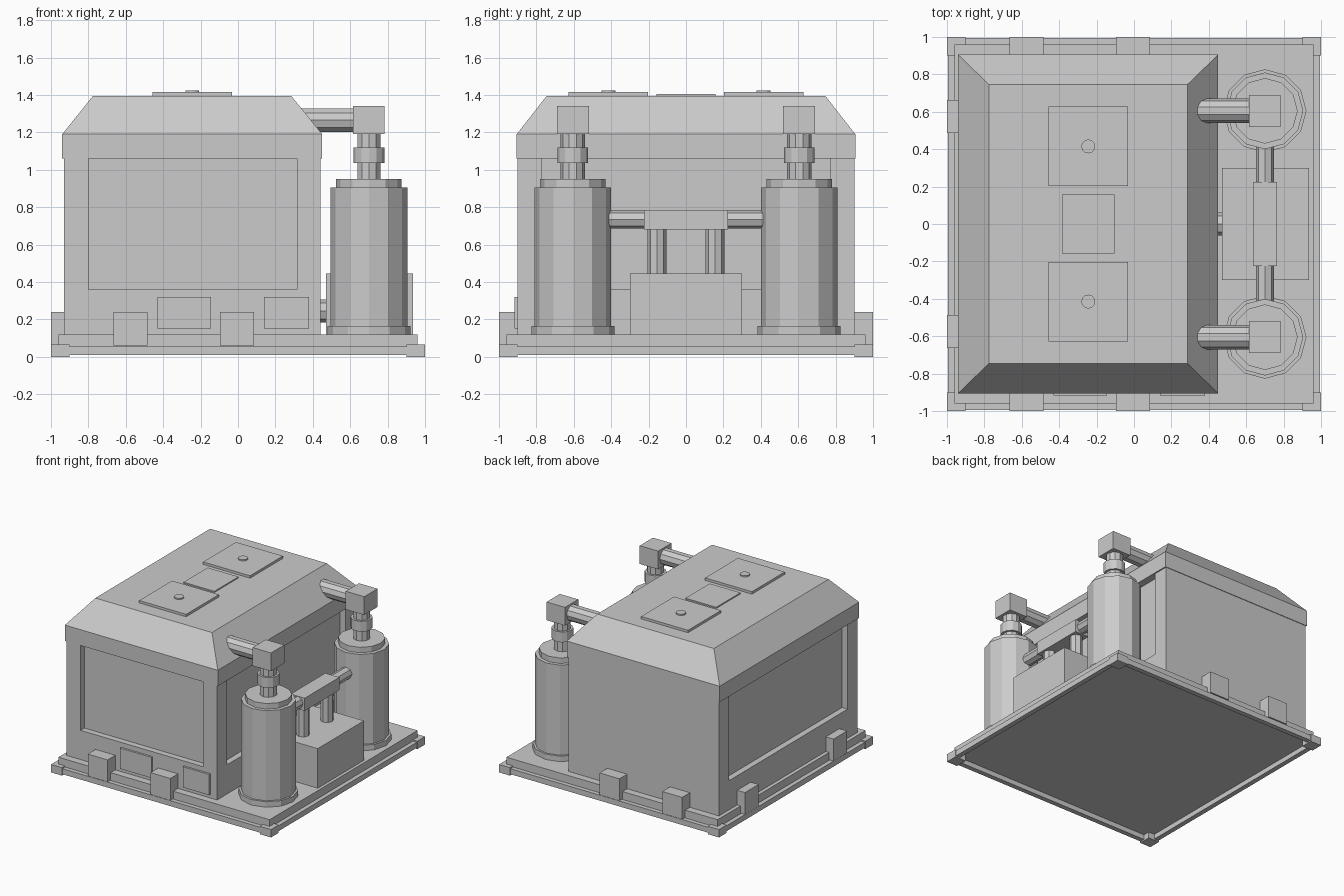
import bpy
import bmesh
from mathutils import Vector

cube = bpy.data.objects.get("Cube")
if cube:
    bpy.data.objects.remove(cube, do_unlink=True)

grey = bpy.data.materials.new("plain grey")
grey.use_nodes = True
COLOUR = (0.6, 0.6, 0.6, 1)
grey.diffuse_color = COLOUR
grey.node_tree.nodes["Principled BSDF"].inputs["Base Color"].default_value = COLOUR


def finish(name, bm):
    bmesh.ops.recalc_face_normals(bm, faces=bm.faces)
    mesh = bpy.data.meshes.new(name)
    bm.to_mesh(mesh)
    bm.free()
    mesh.materials.append(grey)
    obj = bpy.data.objects.new(name, mesh)
    bpy.context.collection.objects.link(obj)
    return obj


def box(name, x, y, z):
    """Box from (low, high) ranges on each axis."""
    bm = bmesh.new()
    bmesh.ops.create_cube(bm, size=1)
    for v in bm.verts:
        for axis, (low, high) in enumerate((x, y, z)):
            v.co[axis] = high if v.co[axis] > 0 else low
    return finish(name, bm)


def tube(name, start, end, radius, sides=8):
    """Closed cylinder between two points."""
    start, end = Vector(start), Vector(end)
    bm = bmesh.new()
    bmesh.ops.create_cone(bm, cap_ends=True, segments=sides, radius1=radius,
                          radius2=radius, depth=(end - start).length)
    obj = finish(name, bm)
    obj.rotation_mode = 'QUATERNION'
    obj.rotation_quaternion = Vector((0, 0, 1)).rotation_difference(end - start)
    obj.location = (start + end) / 2
    return obj


def span(centre, half):
    return (centre - half, centre + half)


def side_range(s, low, high):
    return tuple(sorted((s * low, s * high)))


# Skid base: slab, edge rails and corner blocks
box("base_slab", (-0.96, 0.96), (-0.96, 0.96), (0.05, 0.12))
for s in (-1, 1):
    box("long_rail", (-0.95, 0.95), side_range(s, 0.955, 0.995), (0.01, 0.055))
    box("cross_rail", side_range(s, 0.955, 0.995), (-0.95, 0.95), (0.01, 0.055))
    for t in (-1, 1):
        box("corner_block", side_range(s, 0.9, 1), side_range(t, 0.9, 1), (0, 0.065))

# Lifting blocks on three edges
for s in (-1, 1):
    for x in (-0.575, -0.005):
        box("lifting_block", span(x, 0.09), side_range(s, 0.89, 1), (0.06, 0.24))
    box("side_lifting_block", (-1, -0.92), span(s * 0.575, 0.088), (0.06, 0.24))

# Housing: plinth, recessed walls and corner pillars; the back wall is flush
box("housing_plinth", (-0.93, 0.44), (-0.9, 0.9), (0.12, 0.36))
box("housing_walls", (-0.88, 0.39), (-0.85, 0.9), (0.36, 1.06))
for x in ((-0.93, -0.8), (0.315, 0.44)):
    for s in (-1, 1):
        box("corner_pillar", x, side_range(s, 0.77, 0.9), (0.36, 1.06))
for x in ((-0.43, -0.145), (0.14, 0.38)):
    box("front_plate", x, (-0.917, -0.9), (0.15, 0.32))

# Hipped roof: straight band, then sloping sides to a flat top
bm = bmesh.new()
rings = []
for x0, x1, y, z in ((-0.94, 0.45, 0.905, 1.06), (-0.94, 0.45, 0.905, 1.19),
                     (-0.775, 0.285, 0.745, 1.395)):
    rings.append([bm.verts.new(p) for p in
                  ((x0, -y, z), (x1, -y, z), (x1, y, z), (x0, y, z))])
for low, high in zip(rings, rings[1:]):
    for i in range(4):
        j = (i + 1) % 4
        bm.faces.new((low[i], low[j], high[j], high[i]))
bm.faces.new(rings[0])
bm.faces.new(rings[-1])
finish("roof", bm)

# Roof hatches with hubs
box("roof_hatch", span(-0.245, 0.14), span(0, 0.157), (1.39, 1.405))
for s in (-1, 1):
    box("fan_plate", span(-0.245, 0.213), span(s * 0.415, 0.213), (1.39, 1.415))
    tube("fan_hub", (-0.245, s * 0.415, 1.41), (-0.245, s * 0.415, 1.425), 0.037, 12)

# Filter tanks with neck, elbow and pipe into the roof
X = 0.7
for s in (-1, 1):
    y = s * 0.605
    for name, z0, z1, r in (("tank_foot", 0.12, 0.165, 0.222),
                            ("tank_body", 0.165, 0.905, 0.205),
                            ("tank_cap", 0.905, 0.95, 0.175),
                            ("tank_neck", 0.95, 1.2, 0.065),
                            ("neck_collar", 1.035, 1.12, 0.082)):
        tube(name, (X, y, z0), (X, y, z1), r, 12 if "tank_neck" not in name else 10)
    box("elbow_block", span(X, 0.084), span(y, 0.086), (1.19, 1.34))
    tube("roof_pipe", (0.33, y, 1.265), (0.63, y, 1.265), 0.065, 10)

# Pump unit between the tanks
box("pump_box", (0.47, 0.935), (-0.3, 0.3), (0.12, 0.445))
tube("pump_inlet", (0.38, 0, 0.245), (0.48, 0, 0.245), 0.062)
box("manifold", span(X, 0.064), (-0.225, 0.225), (0.68, 0.785))
for s in (-1, 1):
    tube("riser", (X, s * 0.155, 0.44), (X, s * 0.155, 0.69), 0.05)
    tube("tank_link", (X, s * 0.22, 0.735), (X, s * 0.42, 0.735), 0.049)
